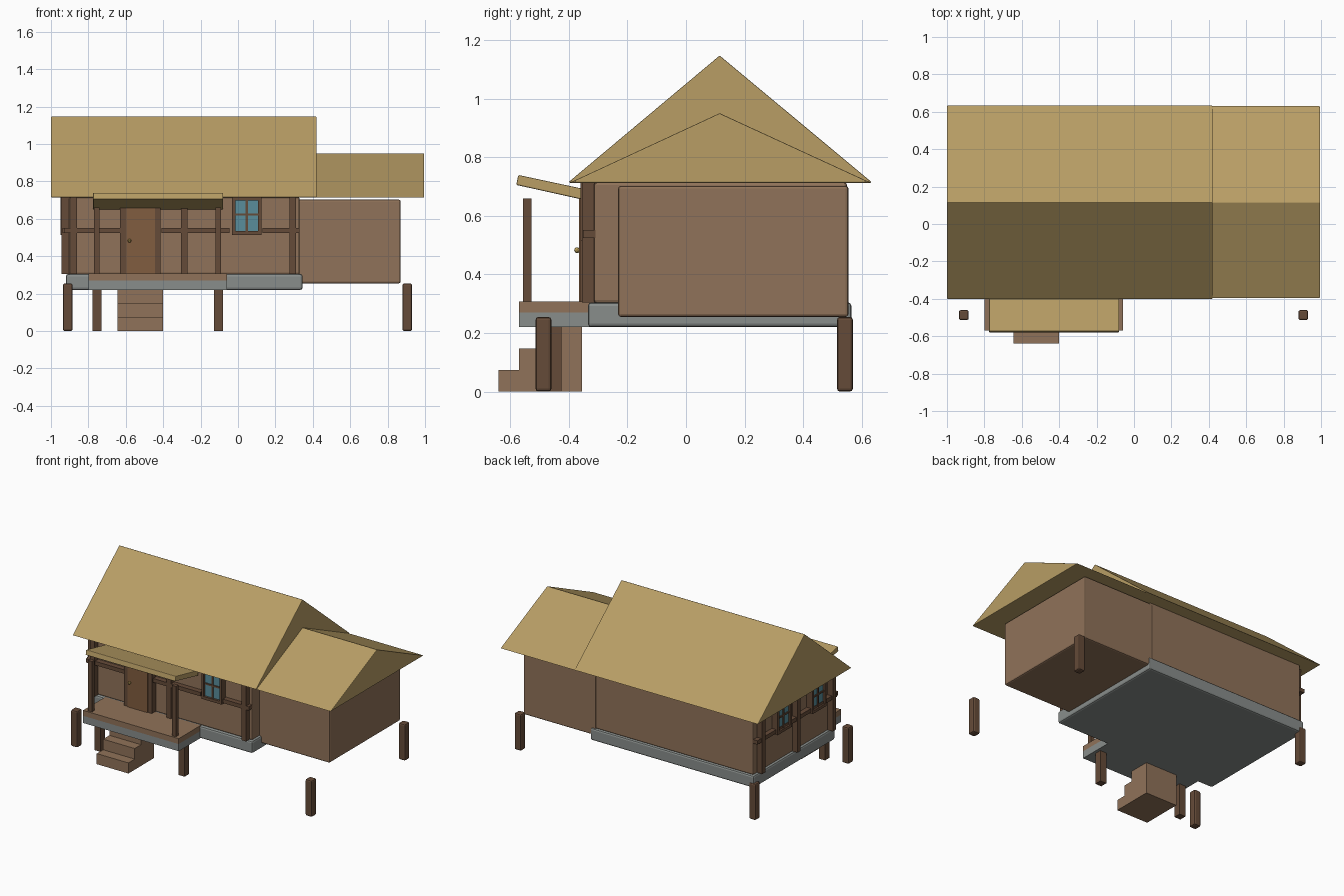
import bpy, bmesh, math

if "Cube" in bpy.data.objects:
    bpy.data.objects.remove(bpy.data.objects["Cube"])


def mat(name, r, g, b):
    m = bpy.data.materials.new(name)
    m.diffuse_color = (r, g, b, 1)
    m.use_nodes = True
    m.node_tree.nodes["Principled BSDF"].inputs["Base Color"].default_value = m.diffuse_color
    return m


WALL = mat("wall_wood", 0.28, 0.17, 0.10)
DARK = mat("dark_wood", 0.13, 0.07, 0.04)
DOOR = mat("door_wood", 0.22, 0.11, 0.05)
THATCH = mat("thatch", 0.48, 0.34, 0.13)
STONE = mat("stone", 0.25, 0.27, 0.26)
GLASS = mat("glass", 0.10, 0.27, 0.33)
BRASS = mat("brass", 0.5, 0.35, 0.1)


def finish(name, bm, material, bevel=0):
    bmesh.ops.recalc_face_normals(bm, faces=bm.faces)
    me = bpy.data.meshes.new(name)
    bm.to_mesh(me)
    bm.free()
    me.materials.append(material)
    ob = bpy.data.objects.new(name, me)
    bpy.context.collection.objects.link(ob)
    if bevel:
        mod = ob.modifiers.new("bevel", 'BEVEL')
        mod.width, mod.segments = bevel, 2
    return ob


def box(name, x, y, z, material, bevel=0):
    """Box from (min, max) pairs."""
    bm = bmesh.new()
    bmesh.ops.create_cube(bm, size=1)
    for v in bm.verts:
        v.co = [r[0] if c < 0 else r[1] for c, r in zip(v.co, (x, y, z))]
    return finish(name, bm, material, bevel)


def prism(name, x, profile, material, bevel=0):
    """Extrude a y-z profile along x."""
    bm = bmesh.new()
    f = bm.faces.new([bm.verts.new((x[0], y, z)) for y, z in profile])
    ext = bmesh.ops.extrude_face_region(bm, geom=[f])["geom"]
    for v in ext:
        if isinstance(v, bmesh.types.BMVert):
            v.co.x = x[1]
    return finish(name, bm, material, bevel)


def window(name, place):
    """Framed window; place(u, depth, z) maps ranges to x, y, z ranges."""
    def part(n, u, d, z, m):
        box(name + n, *place(u, d, z), m)
    part("_glass", (-.065, .065), (.005, .02), (.53, .71), GLASS)
    for s in (-1, 1):
        u = sorted((s * .078, s * .06))
        part("_jamb", u, (0, .035), (.515, .715), DARK)
    for z in ((.515, .535), (.697, .715)):
        part("_rail", (-.06, .06), (0, .035), z, DARK)
    part("_mullion", (-.006, .006), (0, .027), (.535, .70), DARK)
    part("_muntin", (-.06, .06), (0, .027), (.617, .628), DARK)


# Foundation, walls and wing
box("foundation", (-.92, .345), (-.335, .565), (.22, .305), STONE, .012)
box("main_walls", (-.905, .33), (-.315, .55), (.302, .715), WALL, .01)
box("wing_walls", (.31, .87), (-.232, .555), (.255, .703), WALL, .01)

# Roofs
prism("main_roof", (-1, .42), [(-.402, .715), (.635, .715), (.115, 1.148)], THATCH, .004)
prism("wing_roof", (.38, .995), [(-.398, .713), (.632, .713), (.115, .951)], THATCH, .004)

# Corner stilts
for x in (-.91, .905):
    for y in (-.487, .543):
        box("stilt", (x - .026, x + .026), (y - .027, y + .027), (0, .255), DARK, .01)

# Porch
box("porch_slab", (-.8, -.06), (-.57, -.32), (.22, .27), STONE)
box("porch_floor", (-.8, -.06), (-.57, -.325), (.27, .308), WALL)
for x in (-.755, -.105):
    box("porch_leg", (x - .024, x + .024), (-.475, -.425), (0, .22), DARK)
    box("porch_post", (x - .015, x + .015), (-.557, -.528), (.305, .66), DARK)
prism("porch_roof", (-.775, -.08),
      [(-.58, .706), (-.573, .74), (-.32, .686), (-.327, .65)], THATCH, .004)

# Steps
for i, (y0, y1) in enumerate(((-.64, -.57), (-.57, -.5), (-.5, -.355))):
    box("step", (-.645, -.40), (y0, y1), (0, .074 * (i + 1)), WALL)

# Door
box("door", (-.6, -.445), (-.365, -.31), (.305, .66), DOOR)
for x in (-.63, -.448):
    box("door_jamb", (x, x + .033), (-.36, -.31), (.305, .66), DARK)
box("door_lintel", (-.63, -.415), (-.36, -.31), (.66, .69), DARK)
bm = bmesh.new()
bmesh.ops.create_icosphere(bm, subdivisions=2, radius=.01)
bmesh.ops.translate(bm, verts=bm.verts, vec=(-.58, -.372, .483))
finish("door_knob", bm, BRASS)

# Front timber frame
for x in (-.878, -.288, .293):
    box("front_post", (x - .017, x + .017), (-.355, -.31), (.305, .715), DARK)
for x in ((-.93, -.63), (-.41, -.045), (.13, .33)):
    box("front_rail", x, (-.352, -.31), (.525, .552), DARK)

# Left timber frame
for y in (-.29, .1, .49):
    box("left_post", (-.945, -.90), (y - .017, y + .017), (.305, .715), DARK)
box("left_rail", (-.938, -.90), (-.33, .55), (.525, .552), DARK)

# Windows
window("front_window", lambda u, d, z: (
    (u[0] + .047, u[1] + .047), (-.325 - d[1], -.31 - d[0]), z))
for c in (-.12, .265):
    window("left_window", lambda u, d, z: (
        (-.915 - d[1], -.90 - d[0]), (u[0] + c, u[1] + c), z))
